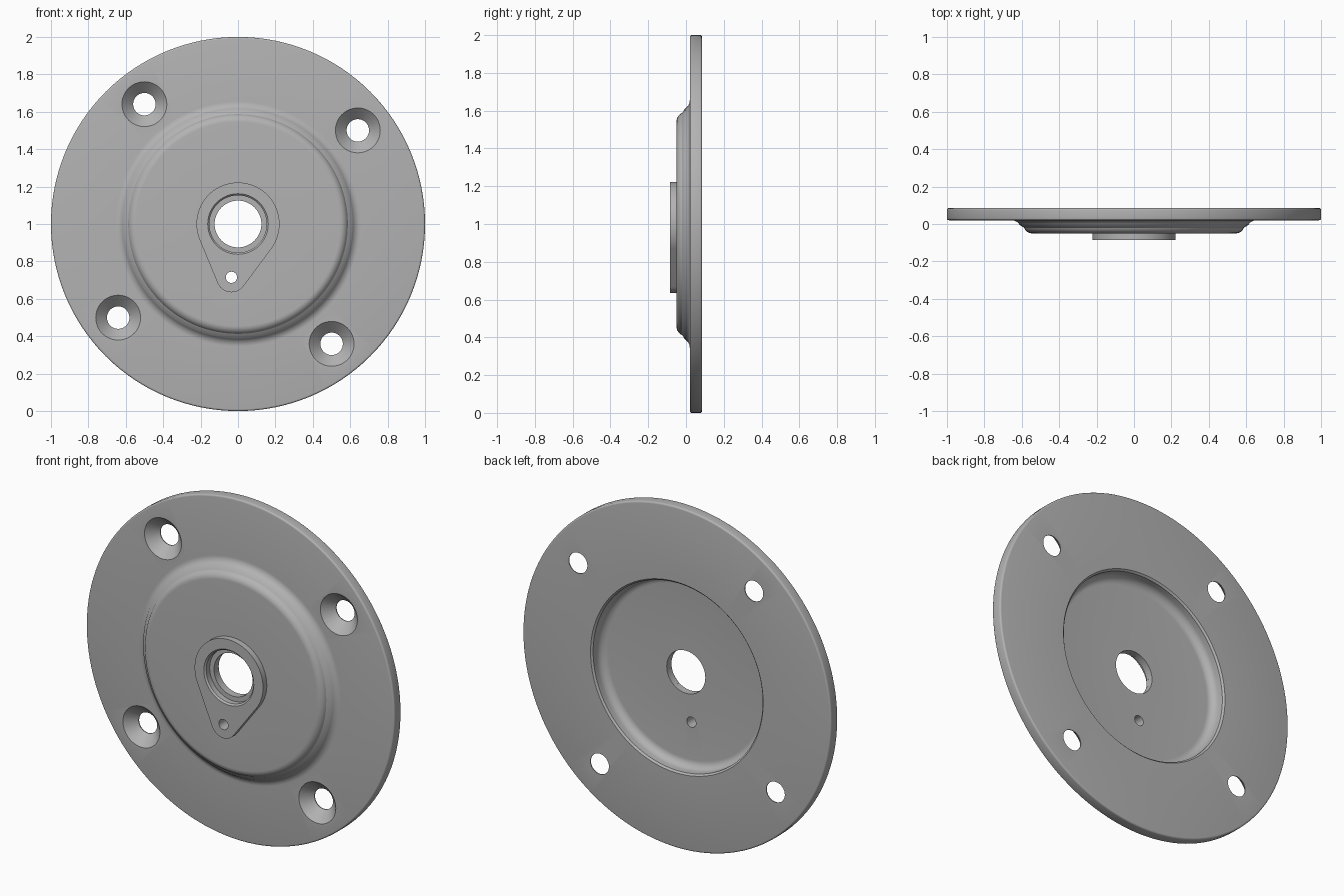
import bpy, bmesh
from math import sin, cos, pi, radians, atan2, acos, hypot

cube = bpy.data.objects.get("Cube")
if cube:
    bpy.data.objects.remove(cube, do_unlink=True)

grey = bpy.data.materials.new("machined grey")
grey.use_nodes = True
COLOUR = (0.45, 0.45, 0.45, 1)
grey.diffuse_color = COLOUR
grey.node_tree.nodes["Principled BSDF"].inputs["Base Color"].default_value = COLOUR


def make_object(name, bm):
    bmesh.ops.recalc_face_normals(bm, faces=bm.faces)
    mesh = bpy.data.meshes.new(name)
    bm.to_mesh(mesh)
    bm.free()
    mesh.materials.append(grey)
    obj = bpy.data.objects.new(name, mesh)
    bpy.context.collection.objects.link(obj)
    return obj


def arc(cr, cy, rad, start, end, steps=8):
    """Points of a fillet in the (radius, y) plane, angles in degrees."""
    angles = [radians(start + (end - start) * i / steps) for i in range(steps + 1)]
    return [(cr + rad * cos(a), cy + rad * sin(a)) for a in angles]


def lathe(name, profile, x=0, z=1, segments=64, closed=False):
    """Revolve (radius, y) points about a y-parallel axis; cap open ends."""
    bm = bmesh.new()
    rings = []
    for r, y in profile:
        rings.append([bm.verts.new((x + r * cos(2 * pi * i / segments), y,
                                    z + r * sin(2 * pi * i / segments)))
                      for i in range(segments)])
    pairs = list(zip(rings, rings[1:]))
    if closed:
        pairs.append((rings[-1], rings[0]))
    else:
        bm.faces.new(rings[0])
        bm.faces.new(rings[-1])
    for a, b in pairs:
        for i in range(segments):
            j = (i + 1) % segments
            bm.faces.new((a[i], a[j], b[j], b[i]))
    return make_object(name, bm)


def boolean(target, other, operation):
    mod = target.modifiers.new(operation.lower(), 'BOOLEAN')
    mod.operation = operation
    mod.solver = 'EXACT'
    mod.object = other
    bpy.context.view_layer.objects.active = target
    bpy.ops.object.modifier_apply(modifier=mod.name)
    bpy.data.objects.remove(other, do_unlink=True)


# Key depths
FRONT, DOME, FLOOR, BACK, BOSS = 0.02, -0.05, 0.0, 0.085, -0.085
EDGE = 0.01

# Flange with raised dome and hollow back, as one revolved section
section = [(0.125, DOME)]
section += arc(0.545, DOME + 0.045, 0.045, -90, -20)
section += arc(0.655, FRONT - 0.05, 0.05, 150, 90)
section += arc(1 - EDGE, FRONT + EDGE, EDGE, -90, 0, 4)
section += arc(1 - EDGE, BACK - EDGE, EDGE, 0, 90, 4)
section += [(0.56, BACK), (0.55, BACK - EDGE)]
section += arc(0.505, FLOOR + 0.045, 0.045, 0, -90)
section += [(0.125, FLOOR)]
plate = lathe("cover_plate", section, segments=128, closed=True)

# Teardrop boss: two circles joined by their common tangents
R, r, px, pz = 0.222, 0.08, -0.035, -0.285
axis = atan2(pz, px)
spread = acos((R - r) / hypot(px, pz))
N = 64
outline = []
for i in range(N + 1):
    a = axis + spread + (2 * pi - 2 * spread) * i / N
    outline.append((R * cos(a), 1 + R * sin(a)))
for i in range(N // 2 + 1):
    a = axis - spread + 2 * spread * i / (N // 2)
    outline.append((px + r * cos(a), 1 + pz + r * sin(a)))
bm = bmesh.new()
face = bm.faces.new([bm.verts.new((x, BOSS, z)) for x, z in outline])
extruded = bmesh.ops.extrude_face_region(bm, geom=[face])
for v in extruded["geom"]:
    if isinstance(v, bmesh.types.BMVert):
        v.co.y = DOME + 0.02
boss = make_object("teardrop_boss", bm)
boolean(plate, boss, 'UNION')

# Stepped centre bore with a small lead-in chamfer
bore = lathe("bore_cutter", [(0.172, BOSS - 0.01), (0.153, BOSS + 0.009),
                             (0.153, DOME + 0.006), (0.125, DOME + 0.006),
                             (0.125, BACK + 0.1)])
boolean(plate, bore, 'DIFFERENCE')

# Small pin hole in the tip of the boss
pin = lathe("pin_cutter", [(0.03, BOSS - 0.1), (0.03, BACK + 0.1)],
            px, 1 + pz, segments=32)
boolean(plate, pin, 'DIFFERENCE')

# Four countersunk screw holes
for k in range(4):
    a = radians(38 + 90 * k)
    sink = lathe("screw_cutter", [(0.13, FRONT - 0.01), (0.06, FRONT + 0.06),
                                  (0.06, BACK + 0.1)],
                 0.813 * cos(a), 1 + 0.813 * sin(a), segments=48)
    boolean(plate, sink, 'DIFFERENCE')

# Smooth shading with crisp machined edges
bpy.ops.object.select_all(action='DESELECT')
plate.select_set(True)
bpy.context.view_layer.objects.active = plate
bpy.ops.object.shade_smooth_by_angle(angle=radians(30))
